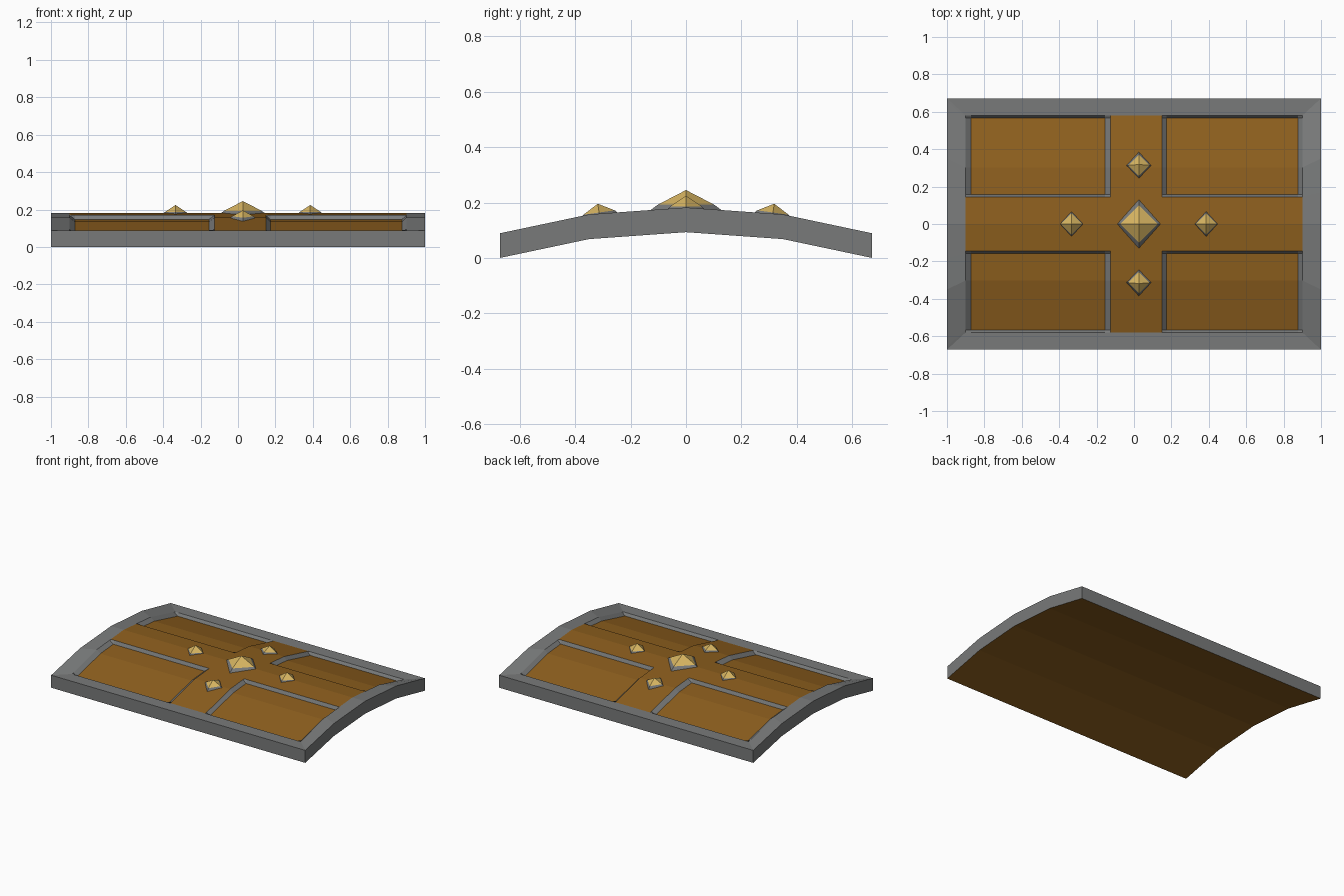
import bpy, bmesh, math
from mathutils import Matrix

if "Cube" in bpy.data.objects:
    bpy.data.objects.remove(bpy.data.objects["Cube"])


def material(name, color):
    m = bpy.data.materials.new(name)
    m.diffuse_color = (*color, 1)
    m.use_nodes = True
    m.node_tree.nodes["Principled BSDF"].inputs["Base Color"].default_value = m.diffuse_color
    return m


GREY = material("iron", (0.19, 0.195, 0.195))
WOOD = material("wood", (0.27, 0.115, 0.013))
GOLD = material("gold", (0.68, 0.46, 0.12))


def finish(bm, name, mats, recalc=True):
    bmesh.ops.remove_doubles(bm, verts=bm.verts[:], dist=1e-5)
    if recalc:
        bmesh.ops.recalc_face_normals(bm, faces=bm.faces[:])
    me = bpy.data.meshes.new(name)
    bm.to_mesh(me)
    bm.free()
    for m in mats:
        me.materials.append(m)
    ob = bpy.data.objects.new(name, me)
    bpy.context.collection.objects.link(ob)
    return ob


# Arched cross-section of the shield
W, INNER, BREAK, THICK, DEPTH = 0.672, 0.58, 0.35, 0.089, 0.022
S = INNER / W


def arch(y):
    a = abs(y)
    if a < BREAK:
        return 0.182 - (0.182 - 0.157) * a / BREAK
    return 0.157 - (0.157 - THICK) * (a - BREAK) / (W - BREAK)


# Shield body: framed face with four sunken panels
xs = [-1, -0.9, -0.872, -0.155, -0.125, 0.15, 0.173, 0.877, 0.9, 1]
half = [0.145, 0.157, BREAK * S, 0.566, INNER, W]
ys = [-v for v in reversed(half)] + [0] + half
OUTER = [(-0.9, -0.125), (0.15, 0.9)]
FLOOR = [(-0.872, -0.155), (0.173, 0.877)]


def in_panel(x, y, spans, lo, hi):
    e = 1e-6
    return lo - e <= abs(y) <= hi + e and any(a - e <= x <= b + e for a, b in spans)


def top_point(x, y):
    edge = abs(x) == 1
    if abs(y) == W:
        return (x, y, arch(W))
    sink = DEPTH if in_panel(x, y, FLOOR, 0.157, 0.566) else 0
    # the frame is the outline scaled inward, so heights follow the outer arch
    return (x, y / S if edge else y, arch(y / S) - sink)


bm = bmesh.new()
grid = [[bm.verts.new(top_point(x, y)) for y in ys] for x in xs]
for i in range(len(xs) - 1):
    for j in range(len(ys) - 1):
        cx, cy = (xs[i] + xs[i + 1]) / 2, (ys[j] + ys[j + 1]) / 2
        f = bm.faces.new((grid[i][j], grid[i + 1][j], grid[i + 1][j + 1], grid[i][j + 1]))
        frame = abs(cx) > 0.9 or abs(cy) > INNER
        wall = (in_panel(cx, cy, OUTER, 0.145, INNER)
                and not in_panel(cx, cy, FLOOR, 0.157, 0.566))
        f.material_index = 0 if frame or wall else 1

# Underside, end faces and long edge faces
prof = [-W, -BREAK, 0, BREAK, W]


def quad(points, mat):
    bm.faces.new([bm.verts.new(p) for p in points]).material_index = mat


for a, b in zip(prof, prof[1:]):
    za, zb = arch(a), arch(b)
    quad([(-1, a, za - THICK), (-1, b, zb - THICK), (1, b, zb - THICK), (1, a, za - THICK)], 1)
    quad([(1, a, za - THICK), (1, b, zb - THICK), (1, b, zb), (1, a, za)], 0)
    quad([(-1, a, za), (-1, b, zb), (-1, b, zb - THICK), (-1, a, za - THICK)], 0)
quad([(-1, -W, 0), (1, -W, 0), (1, -W, THICK), (-1, -W, THICK)], 0)
quad([(1, W, 0), (-1, W, 0), (-1, W, THICK), (1, W, THICK)], 0)
finish(bm, "shield_body", [GREY, WOOD], recalc=False)


# Diamond studs: iron collar with a gold pyramid
def stud(name, x, y, z, r, collar, height, tilt=0):
    place = Matrix.Translation((x, y, z)) @ Matrix.Rotation(tilt, 4, 'X')
    inner = r * 0.76
    for part, r1, r2, z0, h, mat in (("collar", r, inner, -0.012, collar + 0.012, GREY),
                                     ("point", inner, 0, collar, height - collar, GOLD)):
        b = bmesh.new()
        bmesh.ops.create_cone(b, cap_ends=True, segments=4, radius1=r1, radius2=r2, depth=h,
                              matrix=place @ Matrix.Translation((0, 0, z0 + h / 2)))
        finish(b, f"{name}_{part}", [mat])


CX = 0.026
stud("centre_stud", CX, 0, 0.182, 0.132, 0.011, 0.063)
for side, s in (("left", -1), ("right", 1)):
    stud(f"{side}_stud", CX + 0.36 * s, 0, 0.18, 0.075, 0.006, 0.044)
for side, s in (("front", -1), ("back", 1)):
    stud(f"{side}_stud", CX, 0.313 * s, 0.158, 0.075, 0.006, 0.038, -s * math.radians(8))
